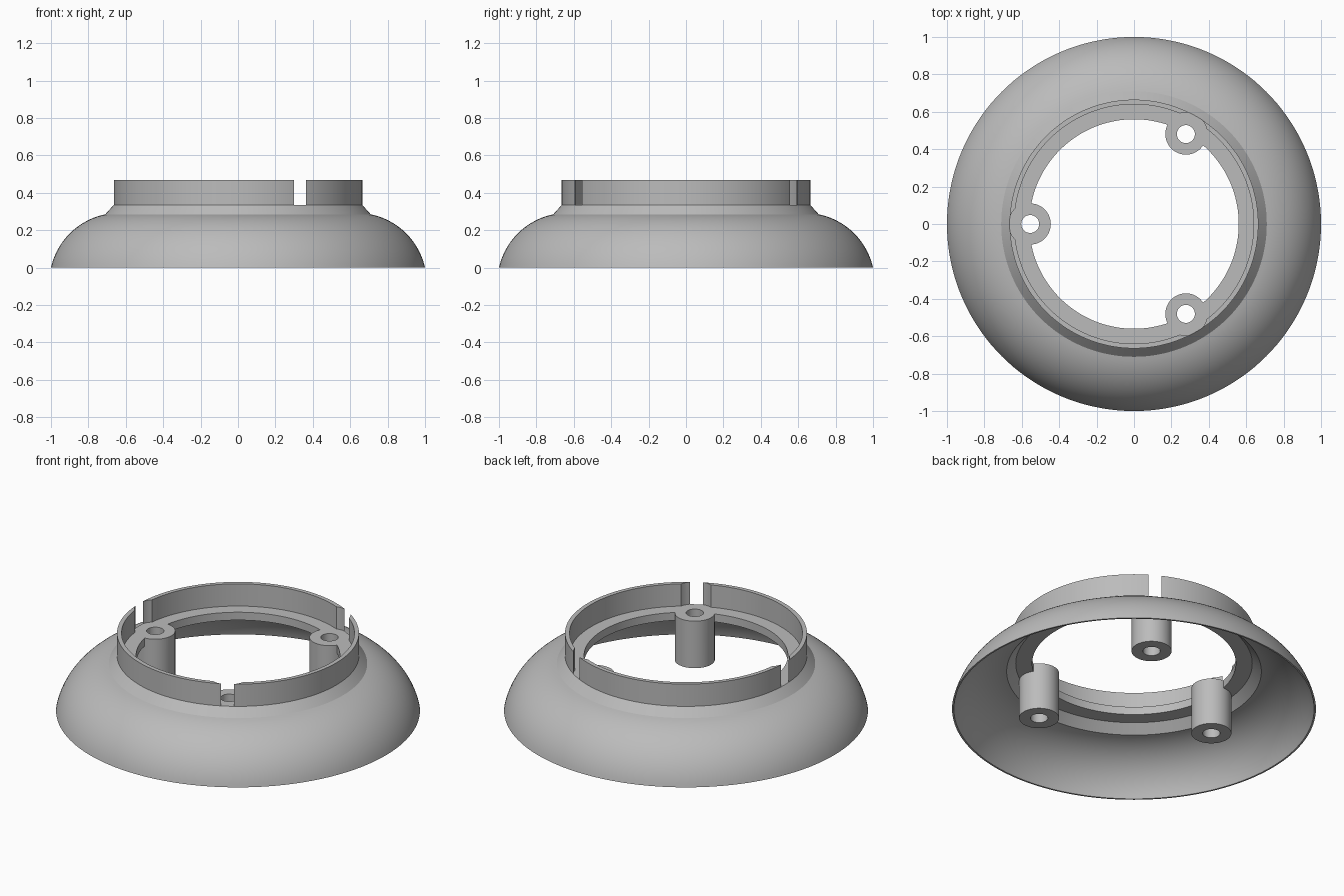
import bpy, bmesh
from math import sin, cos, pi, radians, atan2, hypot

cube = bpy.data.objects.get("Cube")
if cube:
    bpy.data.objects.remove(cube)

LEDGE, TOP = 0.335, 0.47     # heights of the inner ledge and the collar rim
BOSS_R = 0.555               # distance of the bosses from the axis

grey = bpy.data.materials.new("grey_plastic")
grey.use_nodes = True
colour = (0.5, 0.5, 0.5, 1)
grey.diffuse_color = colour
grey.node_tree.nodes["Principled BSDF"].inputs["Base Color"].default_value = colour


def arc(centre, start, end, steps):
    """Points from start to end around centre, blending the radius."""
    polar = [(hypot(p[0] - centre[0], p[1] - centre[1]),
              atan2(p[1] - centre[1], p[0] - centre[0])) for p in (start, end)]
    (r0, a0), (r1, a1) = polar
    points = []
    for i in range(steps + 1):
        t = i / steps
        r, a = r0 + (r1 - r0) * t, a0 + (a1 - a0) * t
        points.append((centre[0] + r * cos(a), centre[1] + r * sin(a)))
    return points


def revolve(name, profile, segments):
    """Spin a closed (radius, z) profile into a solid ring."""
    bm = bmesh.new()
    rings = []
    for i in range(segments):
        a = 2 * pi * i / segments
        rings.append([bm.verts.new((r * cos(a), r * sin(a), z)) for r, z in profile])
    n = len(profile)
    for i in range(segments):
        here, after = rings[i], rings[(i + 1) % segments]
        for j in range(n):
            k = (j + 1) % n
            bm.faces.new((here[j], after[j], after[k], here[k]))
    bmesh.ops.recalc_face_normals(bm, faces=bm.faces)
    mesh = bpy.data.meshes.new(name)
    bm.to_mesh(mesh)
    bm.free()
    mesh.materials.append(grey)
    obj = bpy.data.objects.new(name, mesh)
    bpy.context.collection.objects.link(obj)
    return obj


def cylinder(name, angle, radius, bottom, top):
    """Upright cylinder at a boss position."""
    bpy.ops.mesh.primitive_cylinder_add(
        vertices=48, radius=radius, depth=top - bottom,
        location=(BOSS_R * cos(angle), BOSS_R * sin(angle), (top + bottom) / 2))
    obj = bpy.context.object
    obj.name = name
    obj.data.materials.append(grey)
    return obj


def combine(target, tool, operation):
    """Apply a boolean and remove the tool."""
    mod = target.modifiers.new(operation, 'BOOLEAN')
    mod.object, mod.operation, mod.solver = tool, operation, 'EXACT'
    bpy.context.view_layer.objects.active = target
    bpy.ops.object.modifier_apply(modifier=mod.name)
    bpy.data.objects.remove(tool)


# Domed skirt, chamfered neck, thin collar and inner ledge in one section
centre = (0.635, -0.08)
outside = arc(centre, (1, 0), (0.71, 0.285), 20)
inside = arc(centre, (0.70, 0.237), (0.99, 0), 20)
collar = [(0.665, LEDGE), (0.665, TOP), (0.64, TOP), (0.64, LEDGE)]
ledge = [(0.56, LEDGE), (0.56, 0.287), (0.65, 0.287)]
base = revolve("flared_base", outside + collar + ledge + inside, 144)

# Three screw bosses, each with a collar slot above and a through hole
angles = [radians(a) for a in (60, 180, 300)]
for a in angles:
    combine(base, cylinder("screw_boss", a, 0.11, 0.05, LEDGE), 'UNION')
for a in angles:
    combine(base, cylinder("slot_cutter", a, 0.115, LEDGE, TOP + 0.1), 'DIFFERENCE')
    combine(base, cylinder("hole_cutter", a, 0.048, -0.1, TOP + 0.1), 'DIFFERENCE')

bpy.ops.object.select_all(action='DESELECT')
base.select_set(True)
bpy.context.view_layer.objects.active = base
bpy.ops.object.shade_smooth_by_angle(angle=radians(25))
